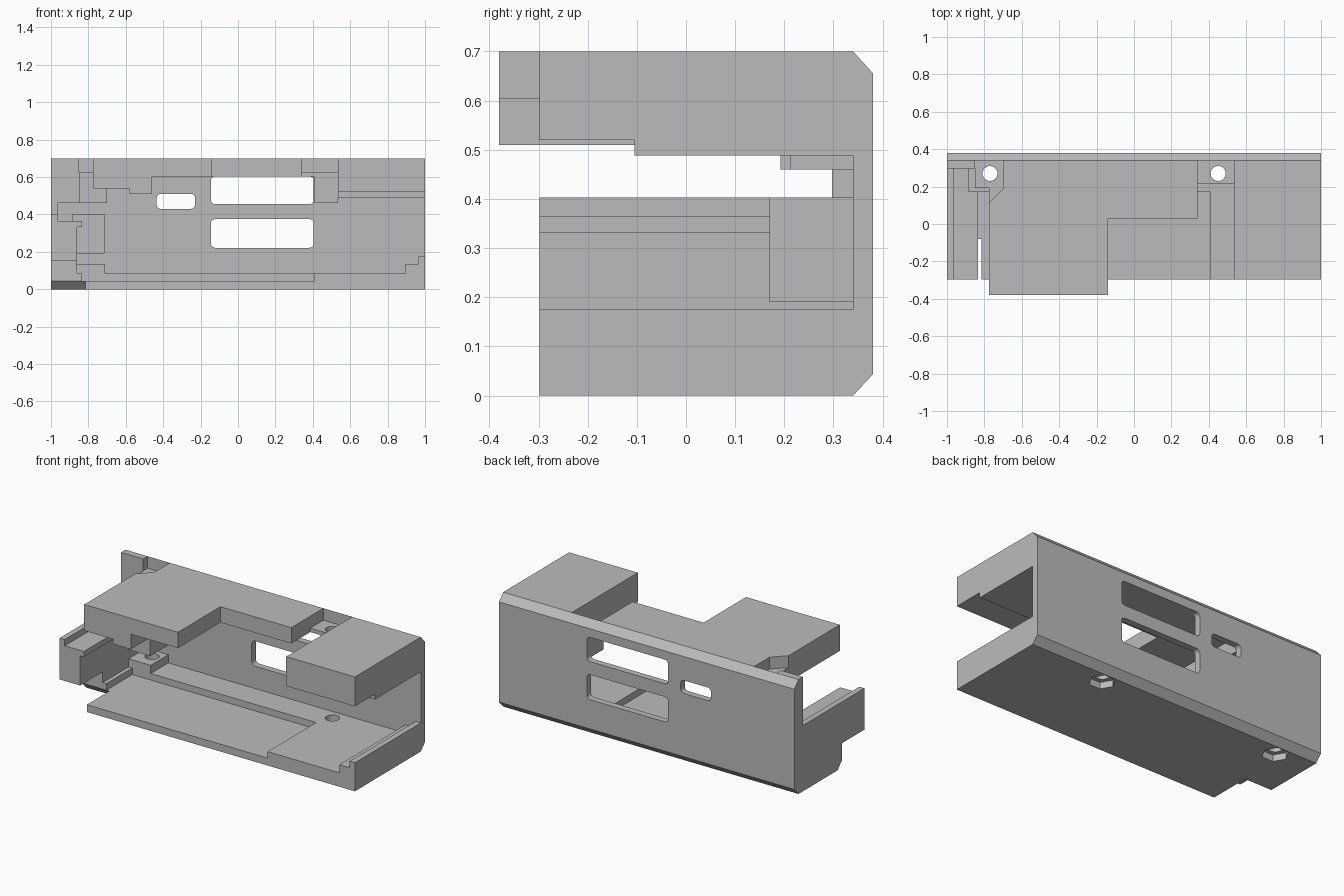
import bpy, bmesh, math

if "Cube" in bpy.data.objects:
    bpy.data.objects.remove(bpy.data.objects["Cube"])

grey = bpy.data.materials.new("plain_grey")
grey.diffuse_color = (0.5, 0.5, 0.5, 1)
grey.use_nodes = True
grey.node_tree.nodes["Principled BSDF"].inputs["Base Color"].default_value = grey.diffuse_color


def prism(name, pts, axis, a, b):
    """Extrude a 2D profile along an axis from a to b."""
    def place(p, t):
        return {'x': (t, p[0], p[1]), 'y': (p[0], t, p[1]), 'z': (p[0], p[1], t)}[axis]
    bm = bmesh.new()
    lo = [bm.verts.new(place(p, a)) for p in pts]
    hi = [bm.verts.new(place(p, b)) for p in pts]
    n = len(pts)
    bm.faces.new(lo)
    bm.faces.new(hi)
    for i in range(n):
        j = (i + 1) % n
        bm.faces.new((lo[i], lo[j], hi[j], hi[i]))
    bmesh.ops.recalc_face_normals(bm, faces=bm.faces)
    me = bpy.data.meshes.new(name)
    bm.to_mesh(me)
    bm.free()
    me.materials.append(grey)
    ob = bpy.data.objects.new(name, me)
    bpy.context.collection.objects.link(ob)
    return ob


def box(name, x0, x1, y0, y1, z0, z1):
    return prism(name, [(x0, y0), (x1, y0), (x1, y1), (x0, y1)], 'z', z0, z1)


def circle(x, y, r, n, turn=0):
    return [(x + r * math.cos(turn + i * math.tau / n),
             y + r * math.sin(turn + i * math.tau / n)) for i in range(n)]


def rounded(x0, x1, z0, z1, r=0.022, n=5):
    pts = []
    for k, (cx, cz) in enumerate([(x1 - r, z1 - r), (x0 + r, z1 - r), (x0 + r, z0 + r), (x1 - r, z0 + r)]):
        for i in range(n + 1):
            t = math.pi / 2 * (k + i / n)
            pts.append((cx + r * math.cos(t), cz + r * math.sin(t)))
    return pts


def combine(target, other, op):
    m = target.modifiers.new(op, 'BOOLEAN')
    m.operation, m.solver, m.object = op, 'EXACT', other
    bpy.context.view_layer.objects.active = target
    bpy.ops.object.modifier_apply(modifier=m.name)
    bpy.data.objects.remove(other)


W = 0.34    # inner face of the back wall
F = -0.298  # front edge

# back wall with chamfered top and bottom edges
body = prism("open_enclosure", [(W, 0), (0.38, 0.043), (0.38, 0.656), (W, 0.7)], 'x', -1, 1)

parts = [
    # stepped floor with rail at the right
    prism("floor", [(-.815, 0), (1, 0), (1, .175), (.965, .175), (.965, .135), (.895, .135),
                    (.895, .085), (.41, .085), (.41, .045), (-.815, .045)], 'y', F, W),
    box("floor_rear_step", -.86, .41, .17, W, 0, .085),
    box("lower_mount", -.86, -.71, .17, W, 0, .135),
    # left end: base with chamfered front, and the overhanging rail above it
    prism("left_base", [(-.037, 0), (W, 0), (W, .15), (-.08, .15), (-.08, .045)], 'x', -1, -.86),
    prism("left_base_step", [(-.037, 0), (W, 0), (W, .085), (-.08, .085), (-.08, .045)], 'x', -.86, -.835),
    prism("left_base_edge", [(-.037, 0), (W, 0), (W, .045), (-.08, .045)], 'x', -.835, -.815),
    prism("left_rail", [(-1, .15), (-1, .403), (-.965, .403), (-.965, .365), (-.835, .365),
                        (-.835, .332), (-.86, .332), (-.86, .15)], 'y', F, W),
    box("middle_mount", -.885, -.715, .17, W, .19, .403),
    # thick left corner of the wall
    box("corner_upper", -1, -.85, .297, W, .46, .7),
    box("corner_lower", -1, -.965, .297, W, .403, .46),
    # top: long stepped plate, narrow bridge, right block
    prism("top_plate", [(-.775, .7), (-.775, .54), (-.58, .54), (-.58, .51), (-.46, .51),
                        (-.46, .603), (-.14, .603), (-.14, .7)], 'y', -.38, W),
    box("top_bridge", -.14, .34, .03, W, .603, .7),
    prism("right_block", [(F, .7), (F, .52), (-.105, .52), (-.105, .488), (W, .488), (W, .7)], 'x', .535, 1),
    # upper screw mounts
    box("upper_left_mount", -.85, -.70, .192, W, .46, .627),
    box("upper_right_mount", .408, .535, .213, W, .46, .627),
    box("upper_right_web", .34, .408, .213, W, .603, .627),
]
for p in parts:
    combine(body, p, 'UNION')

# recess in the top over the left screw
combine(body, prism("recess_cutter", [(-.85, W), (-.85, .1), (-.79, .1), (-.70, .19), (-.70, W)],
                    'z', .627, .8), 'DIFFERENCE')

# screw holes with hexagonal nut pockets underneath
for x in (-.77, .45):
    combine(body, prism("hole_cutter", circle(x, .27, .04, 32), 'z', -.1, .9), 'DIFFERENCE')
    combine(body, prism("nut_cutter", circle(x, .27, .075, 6), 'z', -.1, .04), 'DIFFERENCE')

# windows in the back wall
for x0, x1, z0, z1 in [(-.145, .405, .455, .603), (-.145, .405, .222, .375), (-.435, -.23, .43, .51)]:
    combine(body, prism("window_cutter", rounded(x0, x1, z0, z1), 'y', W - .003, .45), 'DIFFERENCE')
